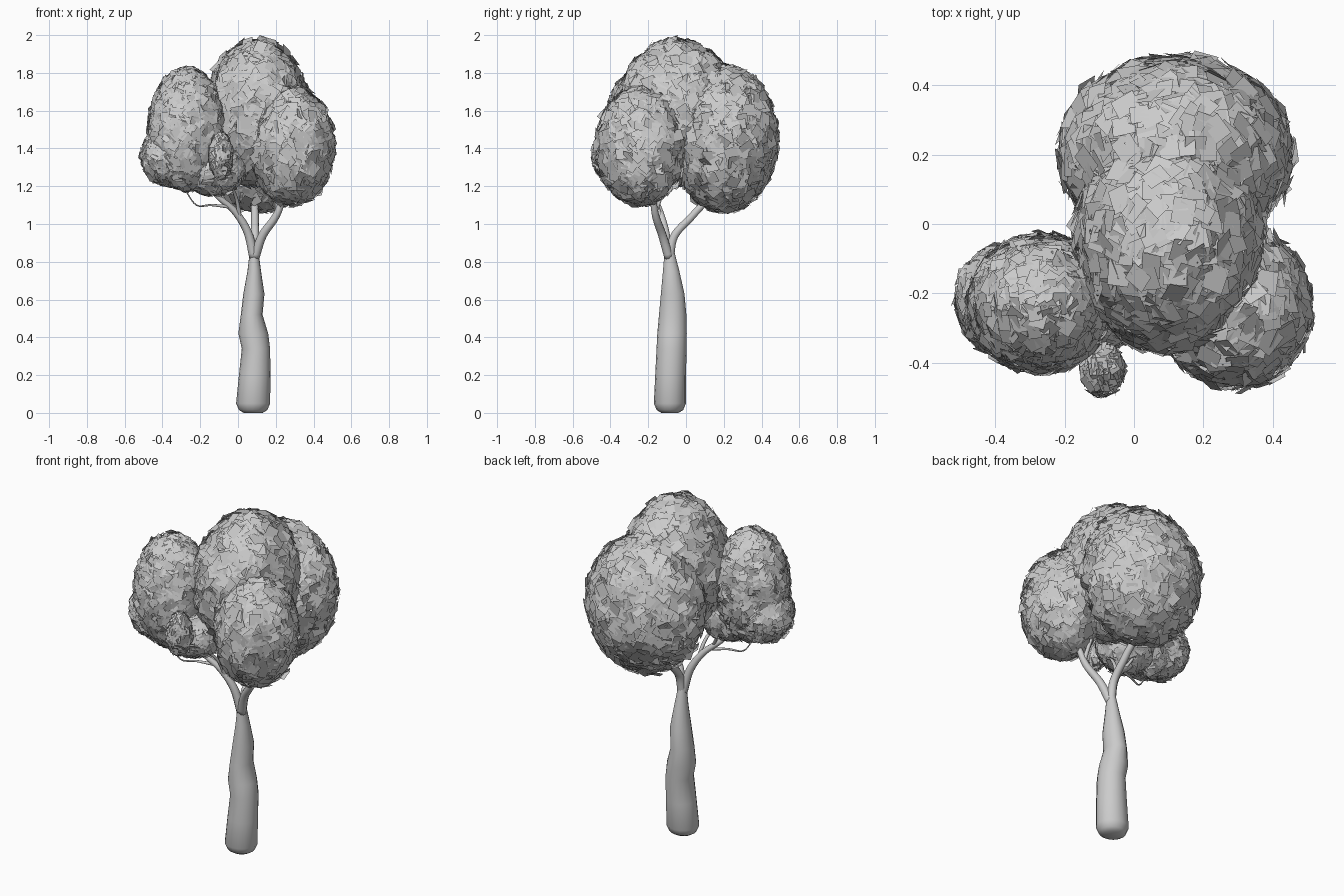
import bpy, bmesh, math, random
from mathutils import Vector, Matrix

if "Cube" in bpy.data.objects:
    bpy.data.objects.remove(bpy.data.objects["Cube"])

random.seed(4)


def make_object(name, bm, smooth=True):
    me = bpy.data.meshes.new(name)
    bm.to_mesh(me)
    bm.free()
    for p in me.polygons:
        p.use_smooth = smooth
    ob = bpy.data.objects.new(name, me)
    bpy.context.collection.objects.link(ob)
    return ob


def loft(bm, rings):
    """Skin a list of vertex rings and close both ends."""
    n = len(rings[0])
    for a, b in zip(rings, rings[1:]):
        for i in range(n):
            j = (i + 1) % n
            bm.faces.new((a[i], a[j], b[j], b[i]))
    bm.faces.new(rings[0][::-1])
    bm.faces.new(rings[-1])


def catmull(pts, steps=5):
    """Smooth a path of (x, y, z, radius) points."""
    p = [Vector(q) for q in pts]
    p = [2 * p[0] - p[1]] + p + [2 * p[-1] - p[-2]]
    out = []
    for i in range(1, len(p) - 2):
        a, b, c, d = p[i - 1:i + 3]
        for s in range(steps):
            t = s / steps
            out.append(0.5 * (2 * b + (c - a) * t + (2 * a - 5 * b + 4 * c - d) * t * t
                              + (3 * b - a - 3 * c + d) * t ** 3))
    return out + [p[-2]]


def tube(bm, pts, sides=10):
    path = catmull(pts)
    rings = []
    for i, q in enumerate(path):
        d = path[min(i + 1, len(path) - 1)].xyz - path[max(i - 1, 0)].xyz
        rot = Vector((0, 0, 1)).rotation_difference(d.normalized())
        rings.append([bm.verts.new(q.xyz + rot @ Vector((
            q.w * math.cos(2 * math.pi * k / sides),
            q.w * math.sin(2 * math.pi * k / sides), 0))) for k in range(sides)])
    loft(bm, rings)


# Trunk: z, x min, x max, y min, y max
profile = [(0.0, 0.03, 0.13, -0.13, -0.04), (0.015, 0.005, 0.155, -0.155, -0.015),
           (0.05, -0.01, 0.17, -0.17, 0.0), (0.2, 0.005, 0.172, -0.163, 0.0),
           (0.34, 0.02, 0.17, -0.156, 0.003), (0.42, 0.002, 0.16, -0.152, 0.004),
           (0.52, 0.015, 0.13, -0.143, 0.002), (0.63, 0.028, 0.14, -0.133, -0.008),
           (0.75, 0.05, 0.122, -0.122, -0.035), (0.86, 0.063, 0.108, -0.113, -0.063),
           (0.9, 0.07, 0.105, -0.11, -0.07)]
bm = bmesh.new()
rings = []
for z, x0, x1, y0, y1 in profile:
    rings.append([bm.verts.new(((x0 + x1) / 2 + (x1 - x0) / 2 * math.cos(k * math.pi / 8),
                                (y0 + y1) / 2 + (y1 - y0) / 2 * math.sin(k * math.pi / 8), z))
                  for k in range(16)])
loft(bm, rings)
make_object("trunk", bm)

# Main branches and thin twigs
bm = bmesh.new()
for path in [
    # left, right and back limbs
    [(0.085, -0.09, 0.82, 0.025), (0.05, -0.11, 0.96, 0.022), (-0.02, -0.14, 1.07, 0.018),
     (-0.13, -0.18, 1.17, 0.013), (-0.25, -0.22, 1.35, 0.006)],
    [(0.088, -0.09, 0.82, 0.025), (0.13, -0.125, 0.94, 0.023), (0.2, -0.16, 1.04, 0.02),
     (0.24, -0.18, 1.15, 0.016), (0.29, -0.24, 1.38, 0.007)],
    [(0.086, -0.088, 0.82, 0.025), (0.09, -0.06, 0.94, 0.022), (0.09, 0.04, 1.05, 0.02),
     (0.09, 0.12, 1.16, 0.017), (0.12, 0.2, 1.45, 0.007)],
    # twigs
    [(0.01, -0.13, 1.03, 0.012), (-0.01, -0.18, 1.14, 0.009), (-0.06, -0.3, 1.26, 0.006),
     (-0.09, -0.42, 1.36, 0.003)],
    [(-0.04, -0.15, 1.09, 0.01), (-0.14, -0.19, 1.1, 0.006), (-0.22, -0.22, 1.1, 0.004),
     (-0.28, -0.23, 1.18, 0.003)],
    [(0.21, -0.165, 1.06, 0.013), (0.2, -0.13, 1.16, 0.01), (0.14, -0.08, 1.4, 0.005)],
    [(-0.07, -0.16, 1.12, 0.01), (-0.11, -0.13, 1.2, 0.007), (-0.14, -0.1, 1.35, 0.003)],
]:
    tube(bm, path)
make_object("branches", bm)

# Leaf clumps: name, [(centre, radii)], leaf size
clumps = [
    ("crown_leaves", [((0.10, -0.05, 1.59), (0.275, 0.32, 0.385))], 0.065),
    ("back_leaves", [((0.12, 0.205, 1.45), (0.335, 0.28, 0.385))], 0.065),
    ("right_leaves", [((0.29, -0.24, 1.41), (0.22, 0.235, 0.31))], 0.06),
    ("left_leaves", [((-0.27, -0.23, 1.50), (0.205, 0.2, 0.325)),
                     ((-0.36, -0.22, 1.36), (0.155, 0.16, 0.16)),
                     ((-0.13, -0.22, 1.30), (0.17, 0.15, 0.15))], 0.045),
    ("front_leaves", [((-0.09, -0.42, 1.36), (0.06, 0.075, 0.12))], 0.045),
]
blobs = [b for c in clumps for b in c[1]]


def buried(p):
    """True when a point lies well inside some clump."""
    return any(sum(((p[i] - c[i]) / r[i]) ** 2 for i in range(3)) < 0.72 for c, r in blobs)


for name, parts, size in clumps:
    bm = bmesh.new()
    for c, r in parts:
        mean = (r[0] * r[1] + r[1] * r[2] + r[2] * r[0]) / 3
        count = int(4 * math.pi * mean / size ** 2 * 3.2)
        for k in range(count):
            # Evenly spread leaf cards over the ellipsoid
            h = 1 - 2 * (k + 0.5) / count
            a = k * math.pi * (3 - math.sqrt(5))
            s = math.sqrt(1 - h * h)
            d = Vector((s * math.cos(a), s * math.sin(a), h))
            grow = random.uniform(0.95, 1.02)
            p = Vector([c[i] + d[i] * r[i] * grow for i in range(3)])
            if buried(p):
                continue
            nrm = Vector([d[i] / r[i] for i in range(3)]).normalized()
            nrm += Vector([random.gauss(0, 0.17) for _ in range(3)])
            rot = nrm.to_track_quat('Z', 'Y').to_matrix() @ Matrix.Rotation(
                random.uniform(0, 2 * math.pi), 3, 'Z')
            w = size * random.uniform(0.4, 0.55)
            l = size * random.uniform(0.45, 0.6)
            bm.faces.new([bm.verts.new(p + rot @ Vector((x * w, y * l, 0)))
                          for x, y in ((-1, -1), (1, -1), (1, 1), (-1, 1))])
    make_object(name, bm, smooth=False)
